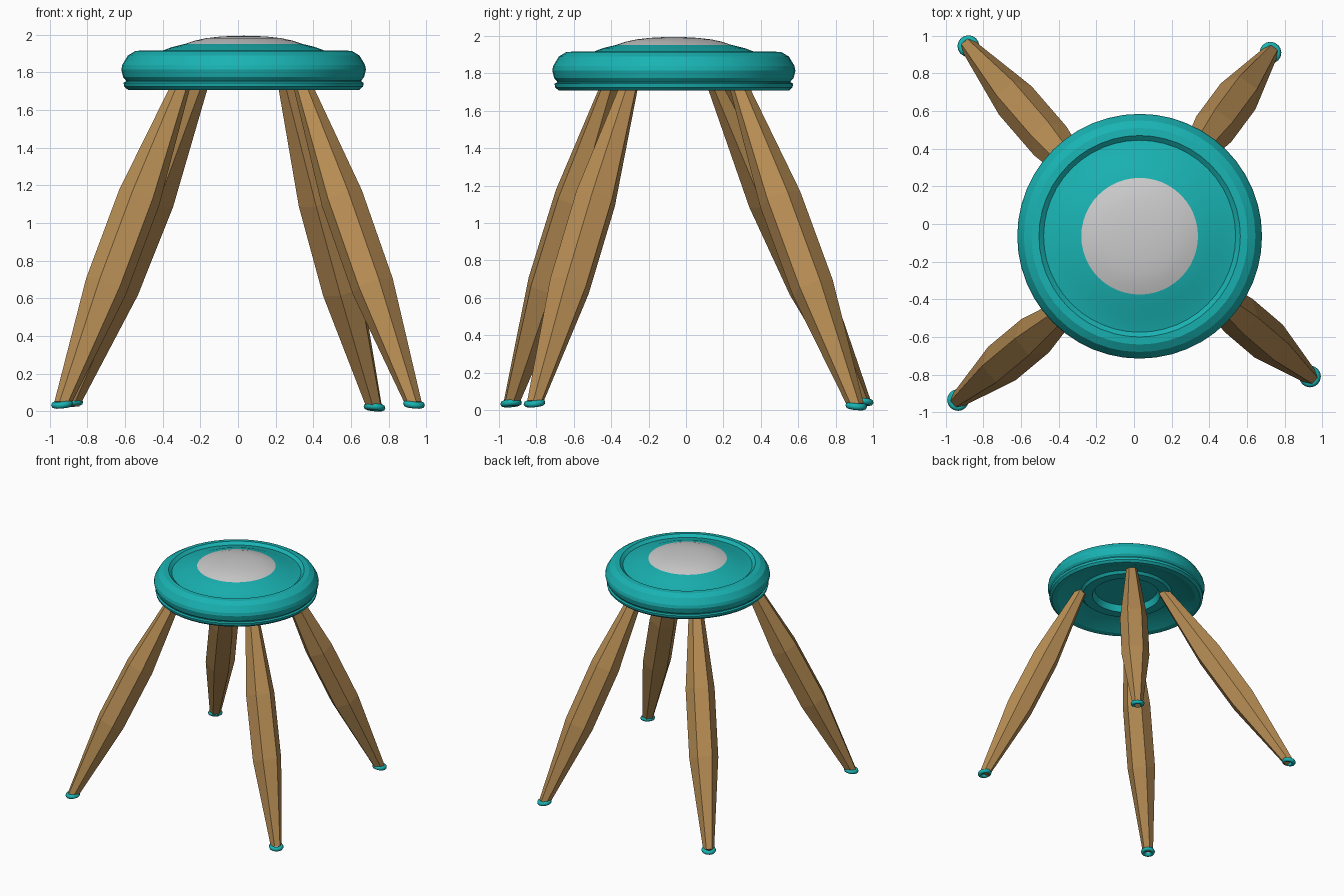
import bpy, bmesh, math
from mathutils import Vector

if "Cube" in bpy.data.objects:
    bpy.data.objects.remove(bpy.data.objects["Cube"])

CX, CY = 0.03, -0.065      # seat centre


def material(name, rgb):
    m = bpy.data.materials.new(name)
    m.diffuse_color = (*rgb, 1)
    m.use_nodes = True
    m.node_tree.nodes["Principled BSDF"].inputs["Base Color"].default_value = m.diffuse_color
    return m


teal = material("teal", (0.01, 0.45, 0.45))
wood = material("wood", (0.48, 0.27, 0.09))


def finish(bm, name, mat=None, smooth=None):
    bmesh.ops.remove_doubles(bm, verts=bm.verts, dist=1e-5)
    bmesh.ops.recalc_face_normals(bm, faces=bm.faces)
    me = bpy.data.meshes.new(name)
    bm.to_mesh(me)
    bm.free()
    ob = bpy.data.objects.new(name, me)
    bpy.context.collection.objects.link(ob)
    if mat:
        me.materials.append(mat)
    if smooth:
        bpy.ops.object.select_all(action='DESELECT')
        ob.select_set(True)
        bpy.context.view_layer.objects.active = ob
        bpy.ops.object.shade_smooth_by_angle(angle=math.radians(smooth))
    return ob


def lathe(name, profile, mat=None, steps=48):
    """Revolve (radius, z) points around the seat axis."""
    bm = bmesh.new()
    vs = [bm.verts.new((r, 0, z)) for r, z in profile]
    es = [bm.edges.new(p) for p in zip(vs, vs[1:])]
    bmesh.ops.spin(bm, geom=vs + es, cent=(0, 0, 0), axis=(0, 0, 1),
                   angle=2 * math.pi, steps=steps)
    ob = finish(bm, name, mat, 15)
    ob.location = (CX, CY, 0)


def tapered_leg(name, foot, top):
    """Low-poly hexagonal leg that swells in the middle."""
    foot, top = Vector(foot), Vector(top)
    axis = top - foot
    side = axis.cross((0, 0, 1)).normalized()
    up = side.cross(axis).normalized()
    bm = bmesh.new()
    rings = []
    for t, r in ((0, 0.043), (0.36, 0.115), (0.63, 0.115), (1, 0.045)):
        c = foot + axis * t
        rings.append([bm.verts.new(c + r * (side * math.cos(a) + up * math.sin(a)))
                      for a in (math.tau * i / 6 for i in range(6))])
    for lo, hi in zip(rings, rings[1:]):
        for i in range(6):
            j = (i + 1) % 6
            bm.faces.new((lo[i], lo[j], hi[j], hi[i]))
    bm.faces.new(rings[0])
    bm.faces.new(rings[-1])
    finish(bm, name, wood)


def foot_ring(name, pos):
    bpy.ops.mesh.primitive_torus_add(
        location=pos, major_radius=0.04, minor_radius=0.018,
        major_segments=16, minor_segments=8,
        rotation=(-0.1 * math.copysign(1, pos[1]), 0.1 * math.copysign(1, pos[0]), 0))
    ob = bpy.context.object
    ob.name = name
    ob.data.materials.append(teal)
    bpy.ops.object.shade_smooth_by_angle(angle=math.radians(50))


# Seat shell: raised crown, shallow groove, rounded rim, hollow underside
lathe("seat", [
    (0.31, 1.952), (0.38, 1.935), (0.44, 1.912), (0.51, 1.895), (0.535, 1.917),
    (0.575, 1.914), (0.615, 1.89), (0.645, 1.84), (0.65, 1.815), (0.64, 1.775),
    (0.625, 1.758), (0.625, 1.752), (0.638, 1.745), (0.634, 1.725), (0.615, 1.708),
    (0.57, 1.712), (0.47, 1.75), (0.38, 1.765), (0.36, 1.745), (0.28, 1.745),
    (0.26, 1.80), (0, 1.80)], teal)

# Grey pad in the middle of the seat
lathe("seat_pad", [(0.31, 1.952), (0.26, 1.969), (0.2, 1.982), (0.13, 1.99),
                   (0.06, 1.994), (0, 1.995)])

# Legs: foot (x, y, z) and the point where each passes z = 1.71
legs = {
    "front_left": ((-0.935, -0.935, 0.037), (-0.31, -0.415)),
    "front_right": ((0.935, -0.81, 0.037), (0.35, -0.31)),
    "back_left": ((-0.88, 0.945, 0.045), (-0.215, 0.175)),
    "back_right": ((0.725, 0.91, 0.022), (0.265, 0.29)),
}
for name, (f, (tx, ty)) in legs.items():
    foot = Vector(f)
    top = foot + (Vector((tx, ty, 1.71)) - foot) * 1.04
    tapered_leg(name + "_leg", foot, top)
    foot_ring(name + "_foot_ring", f)
